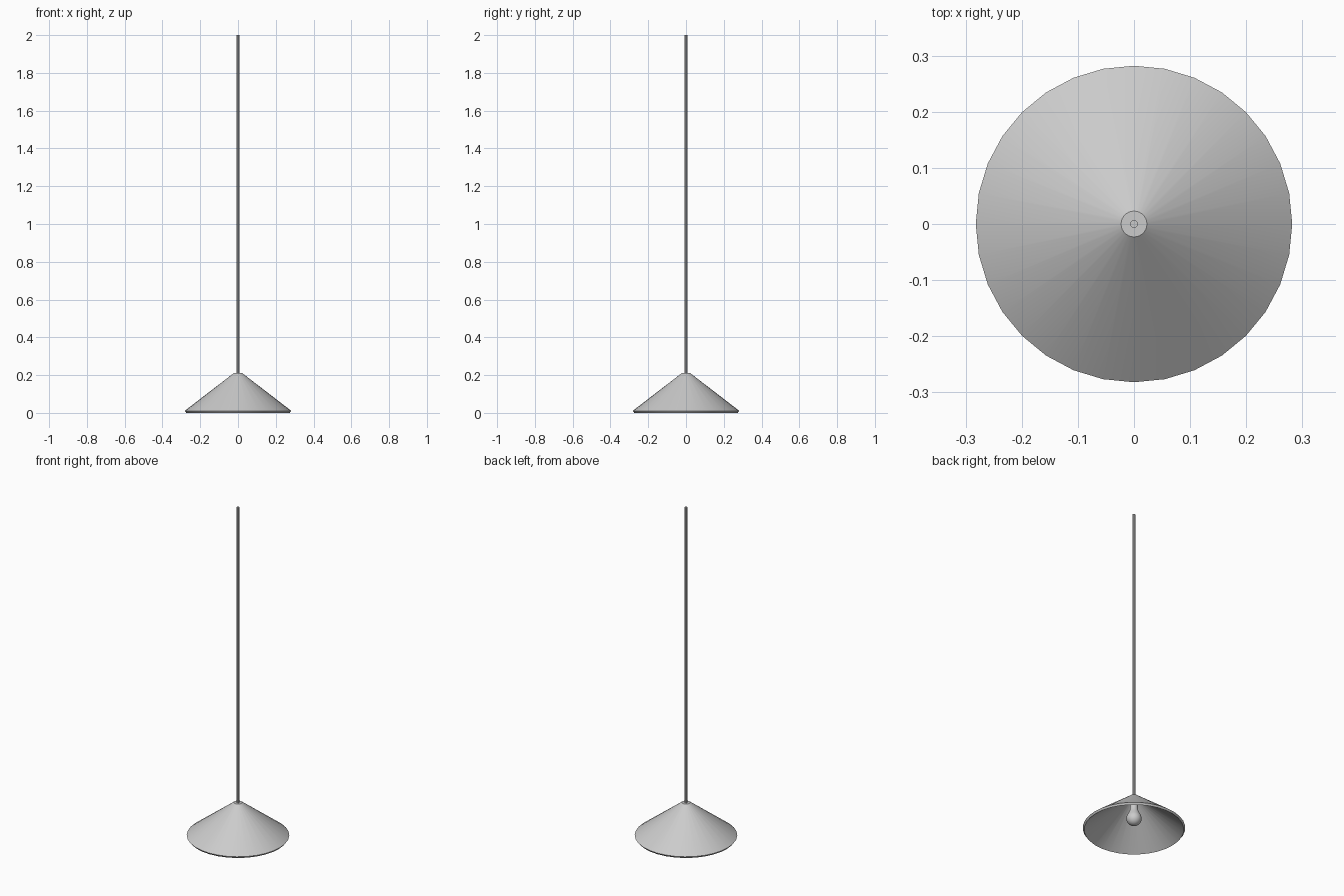
import bpy
import bmesh
from math import cos, sin, tau, radians

cube = bpy.data.objects.get("Cube")
if cube:
    bpy.data.objects.remove(cube, do_unlink=True)

grey = bpy.data.materials.new("light grey")
grey.use_nodes = True
colour = (0.6, 0.6, 0.6, 1)
grey.diffuse_color = colour
grey.node_tree.nodes["Principled BSDF"].inputs["Base Color"].default_value = colour


def lathe(name, profile, sides, turn=0.0, smooth=30):
    """Spin (radius, height) points around z; zero radius gives a pole."""
    bm = bmesh.new()
    rings = []
    for r, z in profile:
        angles = [turn + tau * i / sides for i in range(sides)] if r else [0]
        rings.append([bm.verts.new((r * cos(a), r * sin(a), z)) for a in angles])
    for low, high in zip(rings, rings[1:]):
        for i in range(sides):
            j = (i + 1) % sides
            corners = [low[i % len(low)], low[j % len(low)],
                       high[j % len(high)], high[i % len(high)]]
            bm.faces.new(list(dict.fromkeys(corners)))
    bmesh.ops.recalc_face_normals(bm, faces=bm.faces)
    mesh = bpy.data.meshes.new(name)
    bm.to_mesh(mesh)
    bm.free()
    mesh.materials.append(grey)
    obj = bpy.data.objects.new(name, mesh)
    bpy.context.collection.objects.link(obj)
    bpy.ops.object.select_all(action="DESELECT")
    obj.select_set(True)
    bpy.context.view_layer.objects.active = obj
    bpy.ops.object.shade_smooth_by_angle(angle=radians(smooth))
    return obj


# Hollow conical shade with a closed flat top and a slanted rim
lathe("shade", [(0, 0.21), (0.023, 0.21), (0.282, 0.011),
                (0.274, 0), (0.02, 0.195), (0, 0.195)], 32)

# Suspension rod
lathe("rod", [(0, 0.205), (0.0075, 0.205), (0.0075, 2), (0, 2)], 8, turn=tau / 16)

# Pear-shaped bulb: round end blending into a neck
centre, radius = 0.07, 0.042
bulb = [(0, centre - radius)]
for step in range(1, 9):
    a = radians(-90 + 15 * step)
    bulb.append((radius * cos(a), centre + radius * sin(a)))
bulb += [(0.029, 0.107), (0.023, 0.122), (0.021, 0.14), (0.021, 0.196), (0, 0.196)]
lathe("bulb", bulb, 24, smooth=40)
